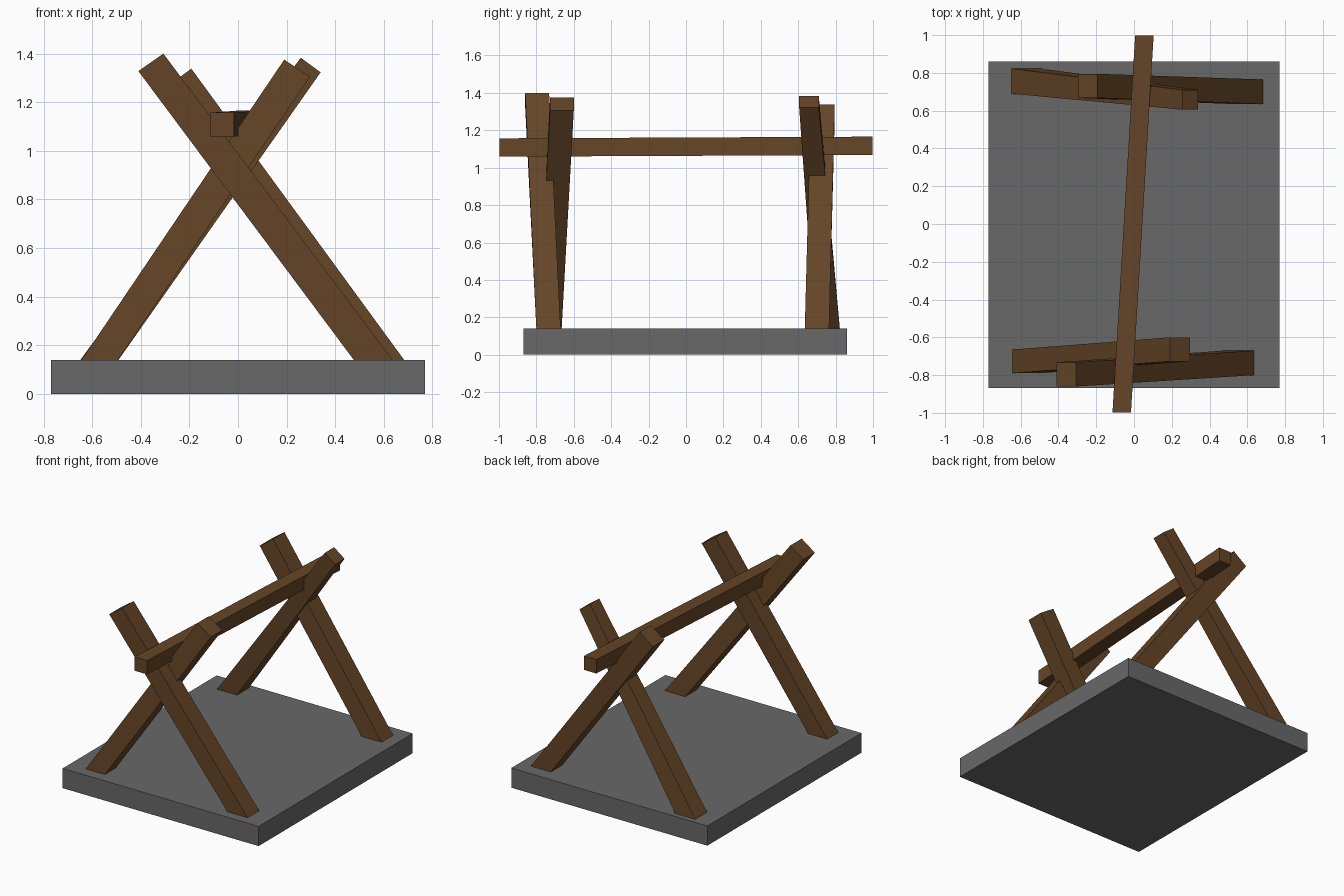
import bpy

if "Cube" in bpy.data.objects:
    bpy.data.objects.remove(bpy.data.objects["Cube"])


def material(name, color):
    m = bpy.data.materials.new(name)
    m.diffuse_color = color
    m.use_nodes = True
    m.node_tree.nodes["Principled BSDF"].inputs["Base Color"].default_value = m.diffuse_color
    return m


wood = material("wood", (0.13, 0.06, 0.02, 1))
stone = material("stone_grey", (0.14, 0.14, 0.14, 1))


def prism(name, end_a, end_b, mat):
    """Six-sided block joining two matching four-cornered ends."""
    faces = [(3, 2, 1, 0), (4, 5, 6, 7)]
    faces += [(i, (i + 1) % 4, (i + 1) % 4 + 4, i + 4) for i in range(4)]
    mesh = bpy.data.meshes.new(name)
    mesh.from_pydata(end_a + end_b, [], faces)
    mesh.materials.append(mat)
    obj = bpy.data.objects.new(name, mesh)
    bpy.context.collection.objects.link(obj)


def rect_z(x0, x1, y0, y1, za, zb):
    """Sloping quad: height za along the x0 edge, zb along the x1 edge."""
    return [(x0, y0, za), (x1, y0, zb), (x1, y1, zb), (x0, y1, za)]


def rect_y(x, y, z, size):
    h = size / 2
    return [(x - h, y, z - h), (x - h, y, z + h), (x + h, y, z + h), (x + h, y, z - h)]


# Stone base slab
prism("base", rect_z(-0.77, 0.77, -0.868, 0.86, 0, 0),
      rect_z(-0.77, 0.77, -0.868, 0.86, 0.14, 0.14), stone)

# Crossed legs: foot (x0, x1, y0, y1), top (x0, x1, y0, y1, z at x0, z at x1)
legs = {
    "front_leg_right": ((0.48, 0.64, -0.80, -0.67), (-0.41, -0.307, -0.86, -0.732, 1.328, 1.40)),
    "front_leg_left": ((-0.647, -0.497, -0.79, -0.665), (0.19, 0.297, -0.727, -0.60, 1.375, 1.305)),
    "back_leg_right": ((0.53, 0.687, 0.635, 0.765), (-0.297, -0.192, 0.667, 0.795, 1.262, 1.338)),
    "back_leg_left": ((-0.652, -0.495, 0.69, 0.823), (0.258, 0.34, 0.605, 0.71, 1.383, 1.323)),
}
for name, (foot, top) in legs.items():
    prism(name, rect_z(*foot, 0.135, 0.135), rect_z(*top), wood)

# Slightly skewed crossbar resting in the crotches
prism("crossbar", rect_y(-0.065, -0.998, 1.108, 0.098),
      rect_y(0.055, 0.998, 1.117, 0.098), wood)
